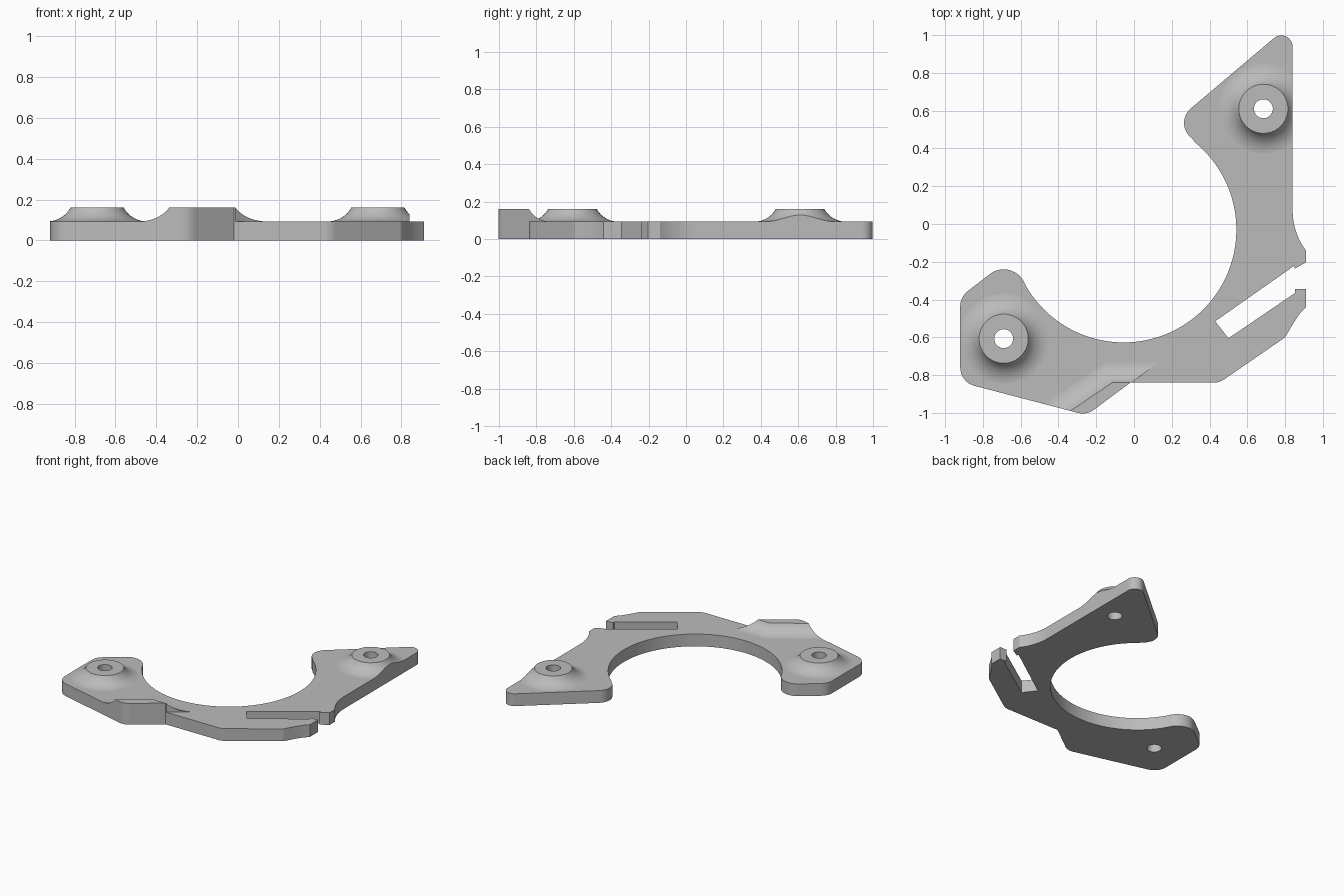
import bpy, bmesh
from math import sin, cos, asin, radians, hypot, pi
from mathutils import Vector

if "Cube" in bpy.data.objects:
    bpy.data.objects.remove(bpy.data.objects["Cube"])

PLATE, TOP = 0.093, 0.161          # plate and boss heights
REACH = 0.115                      # width of the concave skirt
RISE = TOP - PLATE
SKIRT_R = (REACH ** 2 + RISE ** 2) / (2 * RISE)
BOSSES = [(0.685, 0.61), (-0.69, -0.607)]


def arc(cx, cy, r, a0, a1, n):
    """Points along an arc, angles in degrees."""
    steps = [radians(a0 + (a1 - a0) * i / n) for i in range(n + 1)]
    return [(cx + r * cos(a), cy + r * sin(a)) for a in steps]


def rounded(before, corner, after, r, n=8):
    """Round one corner of a polygon."""
    p, a, b = Vector(corner), Vector(before), Vector(after)
    u, v = (a - p).normalized(), (b - p).normalized()
    half = u.angle(v) / 2
    centre = p + (u + v).normalized() * (r / sin(half))
    start = p + u * (r * cos(half) / sin(half)) - centre
    end = p + v * (r * cos(half) / sin(half)) - centre
    sweep = start.angle_signed(end)
    pts = []
    for i in range(n + 1):
        t = -sweep * i / n
        pts.append((centre.x + start.x * cos(t) - start.y * sin(t),
                    centre.y + start.x * sin(t) + start.y * cos(t)))
    return pts


def loft(name, rings):
    """Closed solid through a stack of equal-length (points, z) rings."""
    bm = bmesh.new()
    loops = [[bm.verts.new((x, y, z)) for x, y in pts] for pts, z in rings]
    for lo, hi in zip(loops, loops[1:]):
        for i in range(len(lo)):
            j = (i + 1) % len(lo)
            bm.faces.new((lo[i], lo[j], hi[j], hi[i]))
    bm.faces.new(loops[0][::-1])
    bm.faces.new(loops[-1])
    bmesh.ops.recalc_face_normals(bm, faces=bm.faces)
    mesh = bpy.data.meshes.new(name)
    bm.to_mesh(mesh)
    bm.free()
    obj = bpy.data.objects.new(name, mesh)
    bpy.context.collection.objects.link(obj)
    return obj


def combine(target, tool, operation):
    """Apply a boolean and discard the tool."""
    mod = target.modifiers.new(operation, 'BOOLEAN')
    mod.operation, mod.object, mod.solver = operation, tool, 'EXACT'
    bpy.context.view_layer.objects.active = target
    bpy.ops.object.modifier_apply(modifier=mod.name)
    bpy.data.objects.remove(tool)


def skirt_rings(section, n=12):
    """Stack of sections following the concave skirt, section(d) at offset d."""
    steep = asin(REACH / SKIRT_R)
    rings = [(section(REACH), PLATE / 2)]
    for i in range(n + 1):
        t = steep * i / n
        z = PLATE + SKIRT_R * (1 - cos(t)) - (0.0004 if i == 0 else 0)
        rings.append((section(REACH - SKIRT_R * sin(t)), z))
    return rings


# Plate outline, counter-clockwise: ends, open ring, clamp slot
left_end = [(-0.763, -0.265), (-0.92, -0.386), (-0.92, -0.837),
            (-0.25, -1.012), (-0.02, -0.84), (0.452, -0.84), (0.80, -0.60)]
outline = []
for a, b, c in zip(left_end, left_end[1:], left_end[2:]):
    outline += [b] if b == (-0.02, -0.84) else rounded(a, b, c, 0.1)
outline += rounded(left_end[-2], left_end[-1], (0.85, -0.515), 0.06, 4)
outline += [(0.85, -0.515), (0.875, -0.478), (0.91, -0.44), (0.91, -0.345),
            (0.853, -0.345), (0.853, -0.365), (0.50, -0.605), (0.43, -0.515),
            (0.85, -0.22), (0.85, -0.237), (0.91, -0.203)]
outline += arc(1.19, 0.07, 0.35, 216.9, 180, 10)
outline += rounded((0.84, 0), (0.84, 1.068), (0.301, 0.612), 0.06)
outline += arc(0.365, 0.535, 0.1, 130, 233.4, 12)
outline += arc(-0.055, -0.03, 0.597, 53.4, -152.5, 72)[1:-1]
outline += arc(-0.69, -0.36, 0.12, 27.5, 128, 12)

# Slab with two flared bosses
square = [(-1.2, -1.4), (1.2, -1.4), (1.2, 1.2), (-1.2, 1.2)]
bracket = loft("mounting_bracket", [(square, 0), (square, PLATE)])
for x, y in BOSSES:
    boss = loft("boss", skirt_rings(
        lambda d: arc(x, y, 0.13 + d, 0, 360, 64)[:-1]))
    combine(bracket, boss, 'UNION')


# Raised front pad, flared on its two inner sides
def pad_section(d):
    bx, by = -0.115 - 0.306 * d, -0.84 + d
    return [(bx - 0.497, by - 0.335), (bx, by),
            (-0.013 + d / 0.748, by), (-0.6, -1.279)]


combine(bracket, loft("front_pad", skirt_rings(pad_section)), 'UNION')

# Trim to the outline and drill the bolt holes
combine(bracket, loft("outline_trim", [(outline, -0.5), (outline, 0.5)]), 'INTERSECT')
for x, y in BOSSES:
    hole = arc(x, y, 0.05, 0, 360, 40)[:-1]
    combine(bracket, loft("bolt_hole", [(hole, -0.5), (hole, 0.5)]), 'DIFFERENCE')

# Single grey finish
grey = bpy.data.materials.new("plain_grey")
grey.use_nodes = True
colour = (0.5, 0.5, 0.5, 1)
grey.diffuse_color = colour
grey.node_tree.nodes["Principled BSDF"].inputs["Base Color"].default_value = colour
bracket.data.materials.clear()
bracket.data.materials.append(grey)

# Smooth curved walls, crisp edges
bpy.ops.object.select_all(action='DESELECT')
bracket.select_set(True)
bpy.context.view_layer.objects.active = bracket
bpy.ops.object.shade_smooth_by_angle(angle=radians(25))
weighted = bracket.modifiers.new("flat_face_normals", 'WEIGHTED_NORMAL')
weighted.keep_sharp = True
